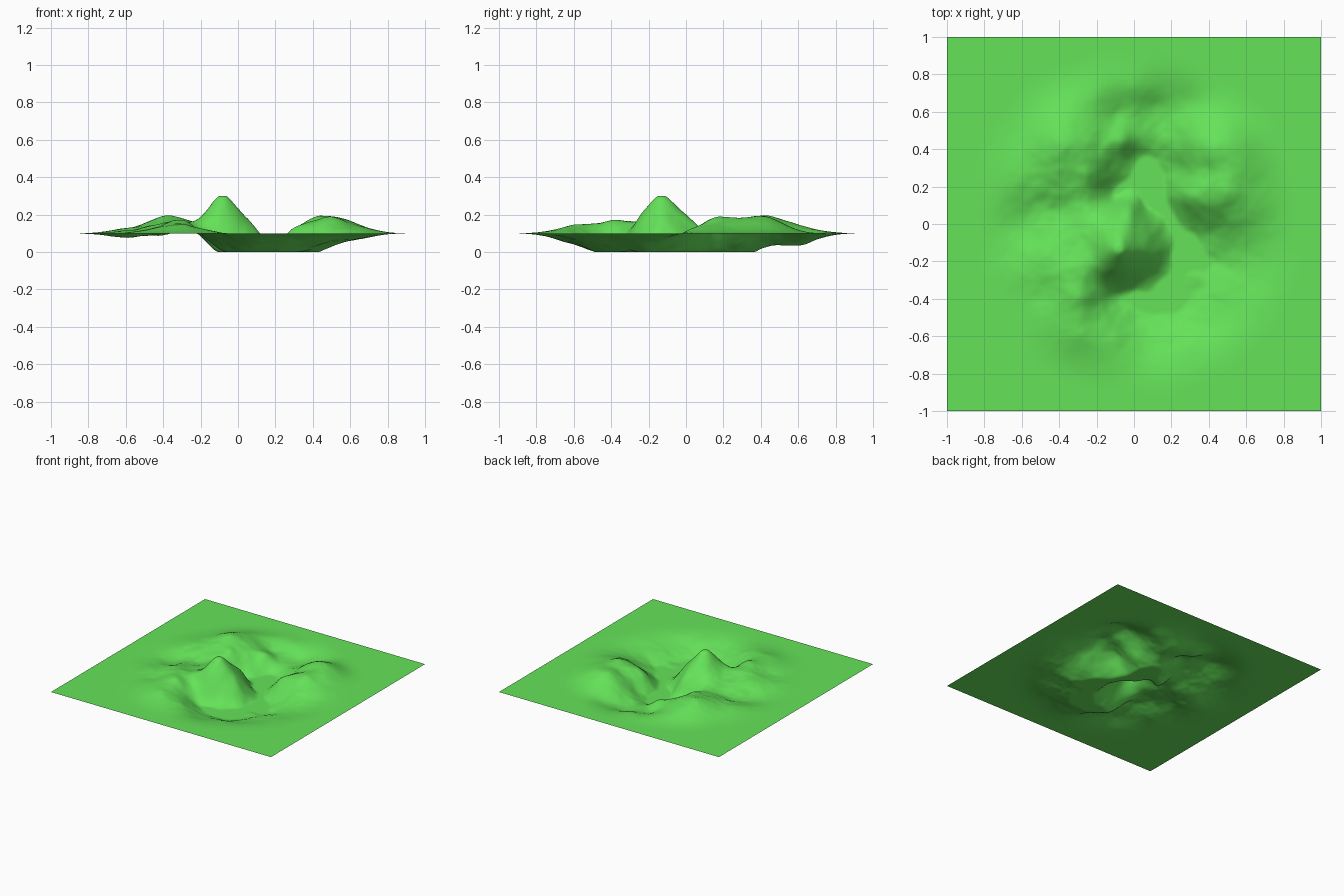
import bpy, bmesh, math
from mathutils import Vector, noise

if "Cube" in bpy.data.objects:
    bpy.data.objects.remove(bpy.data.objects["Cube"])

BASE = 0.1          # level of the flat border
FLOOR, TOP = -0.1, 0.2
CELLS = 160
SOFT = 0.035        # roundness of summits and valleys

# Survey points (x, y, height above the border level)
peak = [(-.08, -.13, .205), (0, -.1, .125), (.06, -.13, .07), (.12, -.16, -.005),
        (.19, -.16, -.09), (-.1, -.24, .1), (0, -.34, -.09), (.12, -.28, -.09),
        (-.08, 0, .095), (-.02, .08, .02), (.06, .1, -.1), (.1, -.02, -.03),
        (-.2, -.13, .08), (-.19, -.3, .015)]

hills = [(-.38, .42, .095), (-.28, .55, .055), (-.52, .35, .045), (-.25, .25, .05),
         (-.2, .7, .02), (-.6, .5, .02), (-.62, .2, .02), (-.07, .44, .01),
         (.42, .41, .09), (.58, .45, .07), (.31, .42, .03), (.4, .29, .055),
         (.5, .17, .088), (.65, .2, .045), (.29, .15, .02),
         (-.28, -.38, .065), (-.28, -.6, .045), (-.5, -.4, .015),
         (-.45, -.15, .04), (-.65, -.25, .01), (-.25, -.06, .04), (-.25, .1, .015)]

hollows = [(-.1, .15, -.1), (.04, .36, -.1), (.13, .2, -.11), (.1, .47, -.065),
           (-.1, .58, -.035), (0, .73, 0), (.12, .62, -.06), (.3, .65, -.03),
           (.23, .3, -.06), (.35, .04, -.03), (.5, .01, .005), (.3, -.08, -.11),
           (.3, -.27, -.1), (.43, -.22, -.1), (.53, -.31, -.045), (.68, -.22, -.03),
           (.3, -.45, -.09), (.3, -.64, -.03), (.1, -.45, -.105), (.1, -.65, -.045),
           (-.1, -.38, -.08), (-.1, -.6, 0), (-.6, 0, -.025), (-.42, .08, -.015),
           (.2, .04, -.11), (.44, -.09, -.07)]

# Ring where the relief fades into the flat border
border = [(.93 * math.cos(i * math.tau / 16), .93 * math.sin(i * math.tau / 16), 0)
          for i in range(16)]
points = peak + hills + hollows + border


def kernel(x, y, p):
    return math.sqrt((x - p[0]) ** 2 + (y - p[1]) ** 2 + SOFT ** 2)


def solve(rows):
    """Gaussian elimination on an augmented matrix."""
    n = len(rows)
    for c in range(n):
        best = max(range(c, n), key=lambda r: abs(rows[r][c]))
        rows[c], rows[best] = rows[best], rows[c]
        for r in range(c + 1, n):
            f = rows[r][c] / rows[c][c]
            if f:
                rows[r] = [a - f * b for a, b in zip(rows[r], rows[c])]
    out = [0.0] * n
    for c in reversed(range(n)):
        s = sum(rows[c][k] * out[k] for k in range(c + 1, n))
        out[c] = (rows[c][n] - s) / rows[c][c]
    return out


weights = solve([[kernel(p[0], p[1], q) for q in points] + [p[2]] for p in points])


def height(x, y):
    r = math.hypot(x, y)
    if r > 0.98:
        return BASE
    t = min(1, max(0, (0.98 - r) / 0.34))
    fade = t * t * (3 - 2 * t)
    h = sum(w * kernel(x, y, p) for w, p in zip(weights, points))
    # fine erosion detail, fading out towards the border
    rough = 0.012 * min(1, max(0, (0.85 - r) / 0.4))
    h += rough * noise.fractal(Vector((x * 6, y * 6, 2.3)), 1.0, 2.0, 3)
    return BASE + min(TOP, max(FLOOR, h * fade))


# Terrain sheet
bm = bmesh.new()
bmesh.ops.create_grid(bm, x_segments=CELLS, y_segments=CELLS, size=1.0)
for v in bm.verts:
    v.co.z = height(v.co.x, v.co.y)
for f in bm.faces:
    f.smooth = True
mesh = bpy.data.meshes.new("terrain")
bm.to_mesh(mesh)
bm.free()
terrain = bpy.data.objects.new("terrain", mesh)
bpy.context.collection.objects.link(terrain)

# Grass colour
grass = bpy.data.materials.new("grass")
grass.diffuse_color = (0.13, 0.77, 0.1, 1)
grass.use_nodes = True
grass.node_tree.nodes["Principled BSDF"].inputs["Base Color"].default_value = grass.diffuse_color
mesh.materials.append(grass)
